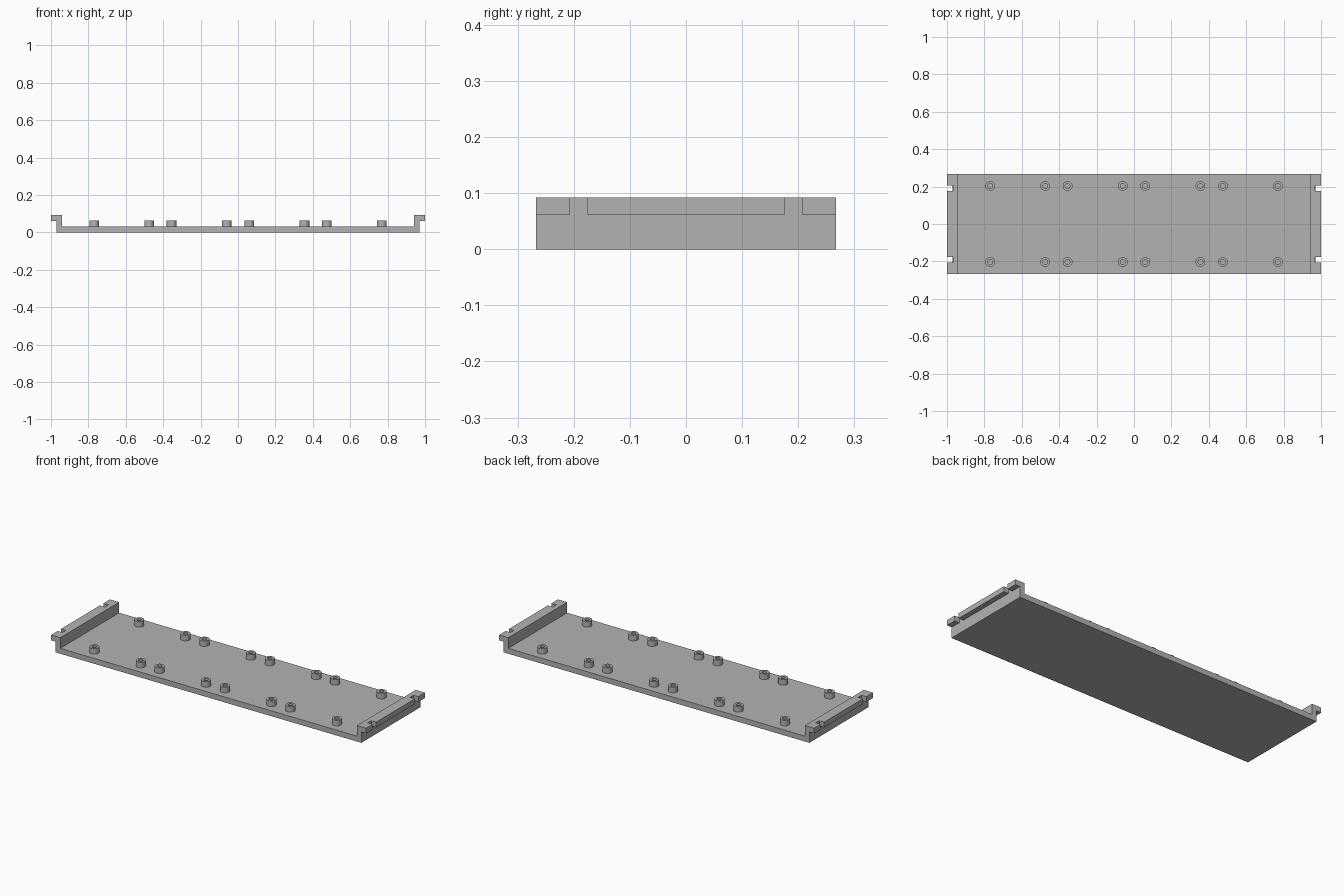
import bpy
import bmesh
from math import cos, sin, tau, radians

cube = bpy.data.objects.get("Cube")
if cube:
    bpy.data.objects.remove(cube, do_unlink=True)

HALF_DEPTH = 0.267
FLOOR = 0.031          # floor thickness
WALL_IN, WALL_OUT = 0.941, 0.97
LIP_LOW, TOP = 0.062, 0.092

grey = bpy.data.materials.new("light_grey")
grey.use_nodes = True
colour = (0.45, 0.45, 0.45, 1)
grey.diffuse_color = colour
grey.node_tree.nodes["Principled BSDF"].inputs["Base Color"].default_value = colour


def make_object(name, bm):
    bmesh.ops.recalc_face_normals(bm, faces=bm.faces)
    mesh = bpy.data.meshes.new(name)
    bm.to_mesh(mesh)
    bm.free()
    mesh.materials.append(grey)
    obj = bpy.data.objects.new(name, mesh)
    bpy.context.collection.objects.link(obj)
    return obj


def select_only(obj):
    bpy.ops.object.select_all(action='DESELECT')
    obj.select_set(True)
    bpy.context.view_layer.objects.active = obj


# Tray: one half of the section, mirrored, extruded front to back
half = [(WALL_OUT, 0), (WALL_OUT, LIP_LOW), (1, LIP_LOW), (1, TOP),
        (WALL_IN, TOP), (WALL_IN, FLOOR)]
section = half + [(-x, z) for x, z in reversed(half)]
bm = bmesh.new()
face = bm.faces.new([bm.verts.new((x, -HALF_DEPTH, z)) for x, z in section])
ext = bmesh.ops.extrude_face_region(bm, geom=[face])
bmesh.ops.translate(bm, vec=(0, 2 * HALF_DEPTH, 0),
                    verts=[v for v in ext["geom"] if isinstance(v, bmesh.types.BMVert)])
tray = make_object("tray", bm)

# Slots through the end lips, near each corner
bm = bmesh.new()
for sx in (-1, 1):
    for sy in (-1, 1):
        box = bmesh.ops.create_cube(bm, size=1)["verts"]
        bmesh.ops.scale(bm, vec=(0.062, 0.031, 0.06), verts=box)
        bmesh.ops.translate(bm, vec=(sx, sy * 0.1915, 0.091), verts=box)
cutter = make_object("slot_cutter", bm)
cutter.hide_render = True
cut = tray.modifiers.new("slots", 'BOOLEAN')
cut.operation = 'DIFFERENCE'
cut.solver = 'EXACT'
cut.object = cutter
select_only(tray)
bpy.ops.object.modifier_apply(modifier=cut.name)
bpy.data.objects.remove(cutter, do_unlink=True)


# Standoffs: hollow round posts with a blind hole down to the floor
def add_standoff(bm, cx, cy, sides=32):
    rings = []
    for r, z in ((0.026, FLOOR - 0.005), (0.026, 0.063), (0.013, 0.063), (0.013, FLOOR)):
        rings.append([bm.verts.new((cx + r * cos(tau * i / sides),
                                    cy + r * sin(tau * i / sides), z))
                      for i in range(sides)])
    for low, high in zip(rings, rings[1:]):
        for i in range(sides):
            j = (i + 1) % sides
            bm.faces.new((low[i], low[j], high[j], high[i]))
    bm.faces.new(rings[0])
    bm.faces.new(rings[-1])


bm = bmesh.new()
for x in (0.06, 0.355, 0.475, 0.769):
    for sx in (-1, 1):
        for sy in (-1, 1):
            add_standoff(bm, sx * x, sy * 0.203)
standoffs = make_object("standoffs", bm)
select_only(standoffs)
bpy.ops.object.shade_smooth_by_angle(angle=radians(30))
